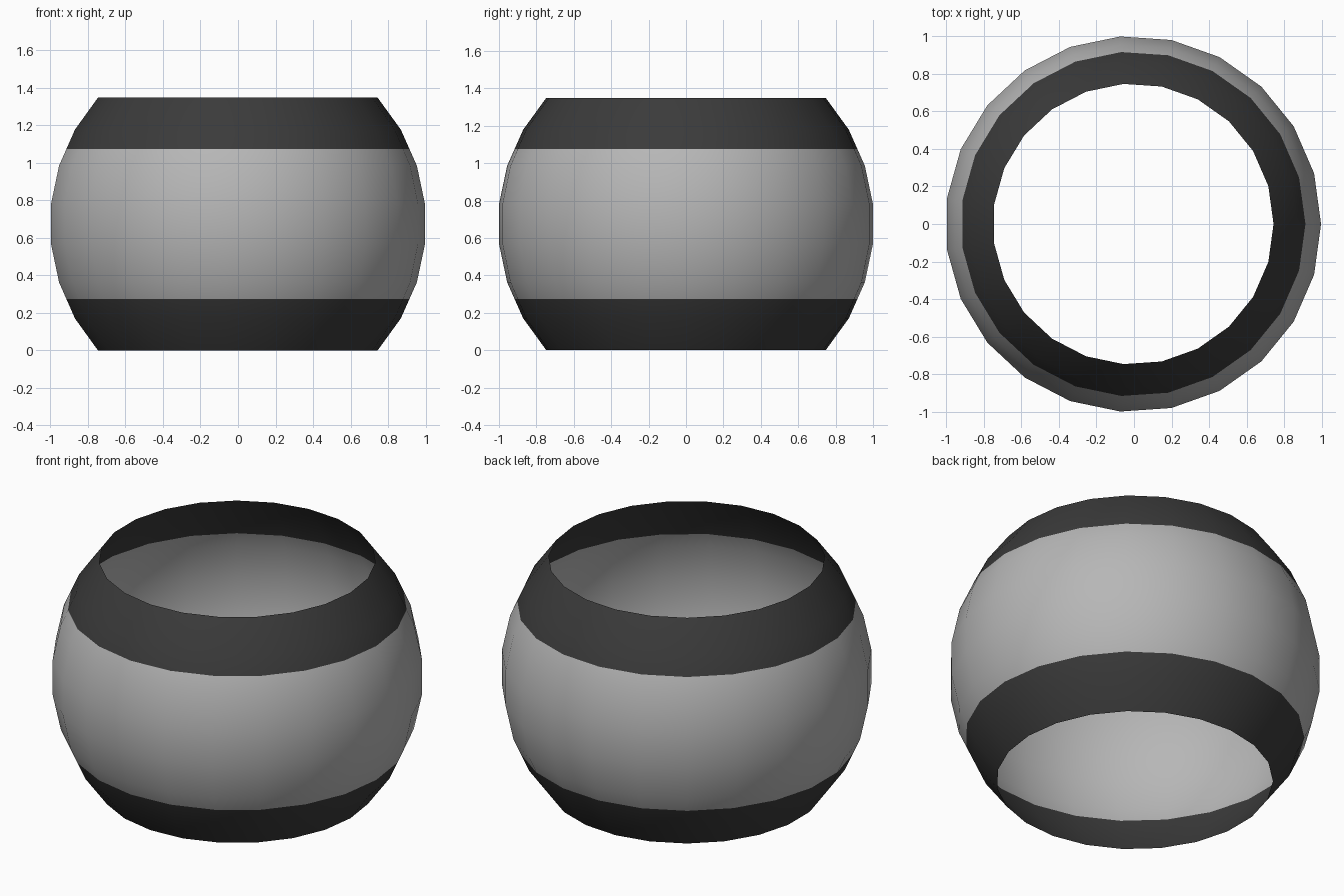
import bpy, bmesh
from math import sin, cos, pi, radians

cube = bpy.data.objects.get("Cube")
if cube:
    bpy.data.objects.remove(cube)

SEGMENTS = 23          # sides around the ring
RADIUS = 1.0078        # sphere the shell is cut from
SEAM = 0.4             # height of the colour seams above and below the middle
TILTS = (-42, -30, -18, -6, 6, 18, 30, 42)


def make_material(name, value):
    mat = bpy.data.materials.new(name)
    mat.use_nodes = True
    colour = (value, value, value, 1)
    mat.diffuse_color = colour
    bsdf = mat.node_tree.nodes["Principled BSDF"]
    bsdf.inputs["Base Color"].default_value = colour
    bsdf.inputs["Roughness"].default_value = 0.8
    return mat


# Profile of the open shell, spun around the vertical axis
bm = bmesh.new()
profile = [bm.verts.new((RADIUS * cos(radians(t)), 0, RADIUS * sin(radians(t))))
           for t in TILTS]
edges = [bm.edges.new(pair) for pair in zip(profile, profile[1:])]
bmesh.ops.spin(bm, geom=profile + edges, cent=(0, 0, 0), axis=(0, 0, 1),
               angle=2 * pi, steps=SEGMENTS, use_merge=True)
bmesh.ops.remove_doubles(bm, verts=bm.verts, dist=0.0005)

# Cut the seams between the bands
for z in (-SEAM, SEAM):
    bmesh.ops.bisect_plane(bm, geom=bm.verts[:] + bm.edges[:] + bm.faces[:],
                           plane_co=(0, 0, z), plane_no=(0, 0, 1))

# Outward normals, smooth faces, dark end bands
bm.normal_update()
for face in bm.faces:
    centre = face.calc_center_median()
    if face.normal.dot(centre) < 0:
        face.normal_flip()
    face.smooth = True
    face.material_index = int(abs(centre.z) > SEAM)

# Stand on the ground and centre the odd-sided ring
low, high = (f(v.co.x for v in bm.verts) for f in (min, max))
floor = min(v.co.z for v in bm.verts)
bmesh.ops.translate(bm, verts=bm.verts, vec=(-(low + high) / 2, 0, -floor))

mesh = bpy.data.meshes.new("banded_ring_bead")
bm.to_mesh(mesh)
bm.free()
mesh.materials.append(make_material("light grey", 0.47))
mesh.materials.append(make_material("charcoal", 0.043))
bead = bpy.data.objects.new("banded_ring_bead", mesh)
bpy.context.collection.objects.link(bead)
